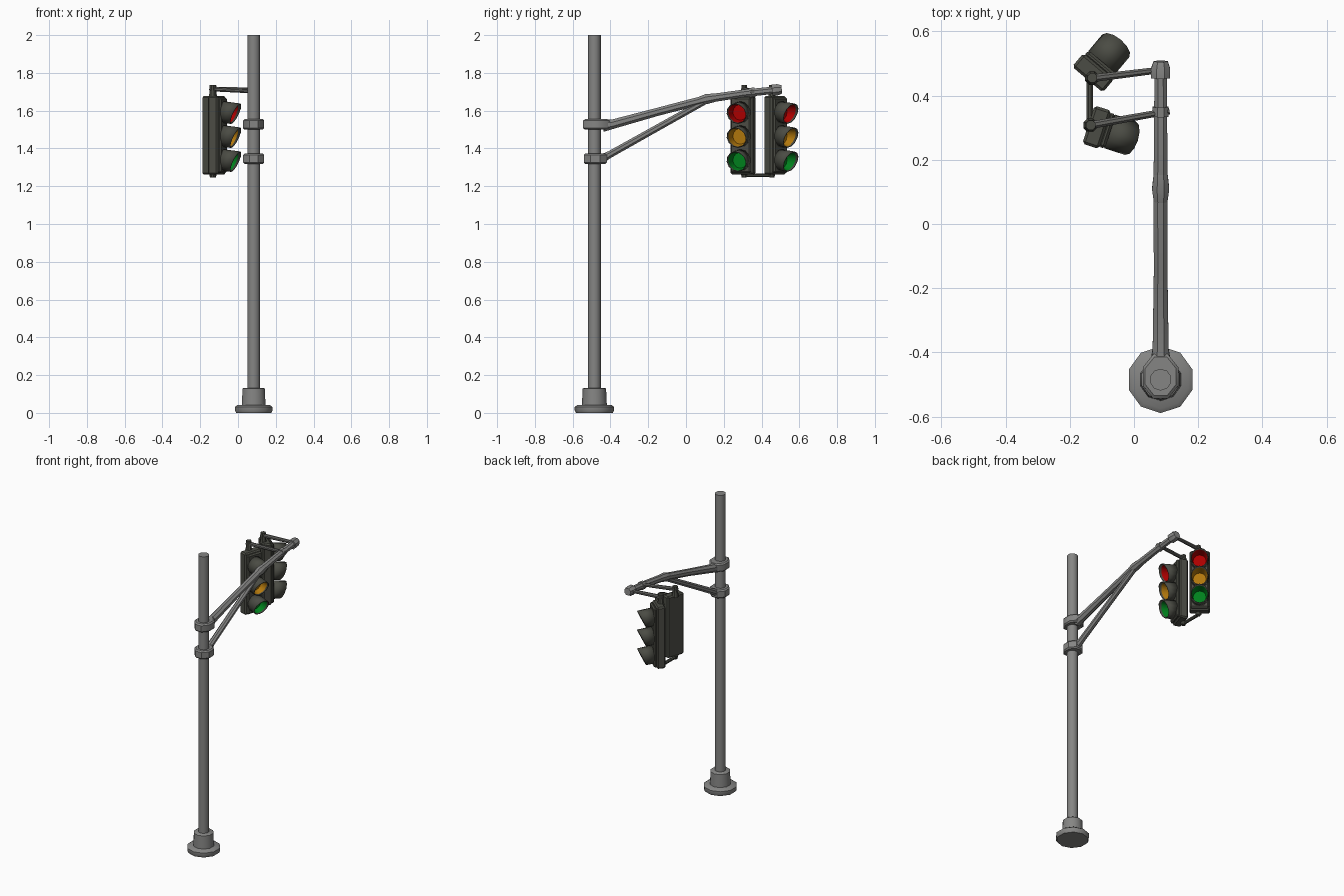
import bpy, bmesh, math
from mathutils import Vector, Matrix

if "Cube" in bpy.data.objects:
    bpy.data.objects.remove(bpy.data.objects["Cube"])


def material(name, rgb):
    m = bpy.data.materials.new(name)
    m.diffuse_color = (*rgb, 1)
    m.use_nodes = True
    m.node_tree.nodes["Principled BSDF"].inputs["Base Color"].default_value = m.diffuse_color
    return m


STEEL = material("grey steel", (0.235, 0.235, 0.23))
BRACKET = material("dark bracket grey", (0.13, 0.13, 0.122))
DARK = material("dark housing", (0.070, 0.072, 0.058))
RED = material("red lens", (0.42, 0.0, 0.0))
AMBER = material("amber lens", (0.45, 0.19, 0.004))
GREEN = material("green lens", (0.0, 0.22, 0.012))


def finish(name, bm, mat, matrix=Matrix(), angle=40, fix_normals=True):
    if fix_normals:
        bmesh.ops.recalc_face_normals(bm, faces=bm.faces)
    me = bpy.data.meshes.new(name)
    bm.to_mesh(me)
    bm.free()
    me.materials.append(mat)
    ob = bpy.data.objects.new(name, me)
    ob.matrix_world = matrix
    bpy.context.collection.objects.link(ob)
    bpy.ops.object.select_all(action='DESELECT')
    bpy.context.view_layer.objects.active = ob
    ob.select_set(True)
    bpy.ops.object.shade_smooth_by_angle(angle=math.radians(angle))
    return ob


def tube(name, points, mat=STEEL, sides=8, stretch=(1, 1), matrix=Matrix()):
    """Capped tube through (x, y, z, radius) points."""
    bm = bmesh.new()
    pos = [Vector(p[:3]) for p in points]
    rings = []
    for i, p in enumerate(points):
        d = (pos[min(i + 1, len(pos) - 1)] - pos[max(i - 1, 0)]).normalized()
        ref = Vector((0, 1, 0)) if abs(d.z) > 0.9 else Vector((0, 0, 1))
        u = d.cross(ref).normalized()
        v = u.cross(d)
        ring = []
        for k in range(sides):
            a = 2 * math.pi * (k + 0.5) / sides
            ring.append(bm.verts.new(pos[i] + p[3] * (u * math.cos(a) * stretch[0]
                                                      + v * math.sin(a) * stretch[1])))
        rings.append(ring)
    for a, b in zip(rings, rings[1:]):
        for k in range(sides):
            bm.faces.new((a[k], a[(k + 1) % sides], b[(k + 1) % sides], b[k]))
    bm.faces.new(rings[0])
    bm.faces.new(rings[-1])
    return finish(name, bm, mat, matrix)


PX, PY = 0.083, -0.485

# Pole and stepped foot
tube("pole", [(PX, PY, 0.02, 0.034), (PX, PY, 2.0, 0.034)], sides=10)
tube("base_flange", [(PX, PY, 0.0, 0.098), (PX, PY, 0.012, 0.104),
                     (PX, PY, 0.032, 0.104), (PX, PY, 0.042, 0.09)], sides=10)
tube("base_collar", [(PX, PY, 0.04, 0.066), (PX, PY, 0.128, 0.062), (PX, PY, 0.133, 0.055)], sides=10)

# Clamps holding the arms
for name, z, y, s in (("upper_clamp", 1.527, PY + 0.01, 1.25), ("lower_clamp", 1.345, PY + 0.005, 1.1)):
    tube(name, [(PX, y, z - 0.028, 0.052), (PX, y, z - 0.02, 0.060),
                (PX, y, z + 0.02, 0.060), (PX, y, z + 0.028, 0.052)], stretch=(1, s))

# Curved main arm with flared root, brace, joint sleeve and end cap
tube("main_arm", [(PX, -0.44, 1.521, 0.036), (PX, -0.39, 1.528, 0.027), (PX, -0.15, 1.594, 0.023),
                  (PX, 0.12, 1.664, 0.024), (PX, 0.31, 1.692, 0.022), (PX, 0.47, 1.709, 0.021)])
tube("brace_arm", [(PX, -0.46, 1.338, 0.026), (PX, -0.40, 1.370, 0.020),
                   (PX, -0.15, 1.51, 0.019), (PX, 0.11, 1.655, 0.018)])
tube("joint_sleeve", [(PX, 0.07, 1.652, 0.023), (PX, 0.11, 1.662, 0.029), (PX, 0.16, 1.670, 0.023)])
tube("arm_end_cap", [(PX, 0.455, 1.708, 0.032), (PX, 0.485, 1.711, 0.032), (PX, 0.507, 1.713, 0.024)])
tube("bracket_clamp", [(PX, 0.335, 1.695, 0.027), (PX, 0.365, 1.698, 0.027)])


def hood_ring(bm, z, depth, ry, rz, n=12):
    """Ring across a visor; depth 0 is its root, 1 its opening (longer on top)."""
    ring = []
    for k in range(n):
        a = 2 * math.pi * k / n
        reach = depth * (0.068 + 0.025 * math.sin(a))
        ring.append(bm.verts.new((0.069 + reach, ry * math.cos(a),
                                  z + rz * math.sin(a) - 0.12 * reach)))
    return ring


def signal_head(tag, x, y, degrees):
    """Signal head: local +X is the facing direction, origin at the back."""
    m = Matrix.Translation((x, y, 0)) @ Matrix.Rotation(math.radians(degrees), 4, 'Z')
    # housing box and raised door
    for part, x0, x1, w, z0, z1 in (("housing", 0.0, 0.055, 0.125, 1.262, 1.677),
                                    ("door", 0.05, 0.072, 0.112, 1.270, 1.669)):
        bm = bmesh.new()
        bmesh.ops.create_cube(bm, size=1, matrix=Matrix.Translation(((x0 + x1) / 2, 0, (z0 + z1) / 2))
                              @ Matrix.Diagonal((x1 - x0, w, z1 - z0, 1)))
        bmesh.ops.bevel(bm, geom=bm.edges[:], offset=0.008, segments=1, affect='EDGES')
        finish(tag + "_" + part, bm, DARK, m, 25)
    for colour, mat, z in (("red", RED, 1.592), ("amber", AMBER, 1.465), ("green", GREEN, 1.338)):
        # visor hood
        bm = bmesh.new()
        root, rim = hood_ring(bm, z, 0, 0.055, 0.058), hood_ring(bm, z, 1, 0.055, 0.057)
        for k in range(12):
            j = (k + 1) % 12
            bm.faces.new((root[k], root[j], rim[j], rim[k]))
        hood = finish(f"{tag}_{colour}_visor", bm, DARK, m)
        mod = hood.modifiers.new("thickness", 'SOLIDIFY')
        mod.thickness = 0.004
        # dished lens lining the inside of the visor, faces turned inward
        bm = bmesh.new()
        back, front = hood_ring(bm, z, 0.12, 0.040, 0.042), hood_ring(bm, z, 0.82, 0.050, 0.052)
        for k in range(12):
            j = (k + 1) % 12
            bm.faces.new((back[k], front[k], front[j], back[j]))
        bm.faces.new(back)
        bm.normal_update()
        if bm.faces[:][-1].normal.x < 0:
            bmesh.ops.reverse_faces(bm, faces=bm.faces[:])
        finish(f"{tag}_{colour}_lens", bm, mat, m, fix_normals=False)


signal_head("front_signal", -0.142, 0.310, -18)
signal_head("rear_signal", -0.145, 0.450, 50)

# Brackets and pins carrying each head, plus the tie bar below
for tag, xa, ya, za, xb, yb in (("front", 0.11, 0.352, 1.700, -0.135, 0.308),
                                ("rear", PX, 0.480, 1.712, -0.130, 0.455)):
    tube(tag + "_bracket", [(xa, ya, za, 0.011), (xb - 0.015, yb - 0.003, 1.715, 0.013)], BRACKET)
    tube(tag + "_top_pin", [(xb, yb, 1.665, 0.024), (xb, yb, 1.69, 0.018), (xb, yb, 1.735, 0.016)], DARK)
    tube(tag + "_bottom_pin", [(xb, yb, 1.245, 0.014), (xb, yb, 1.27, 0.02)], DARK)
tube("bottom_tie_bar", [(-0.138, 0.295, 1.258, 0.011), (-0.138, 0.465, 1.258, 0.011)], DARK)
